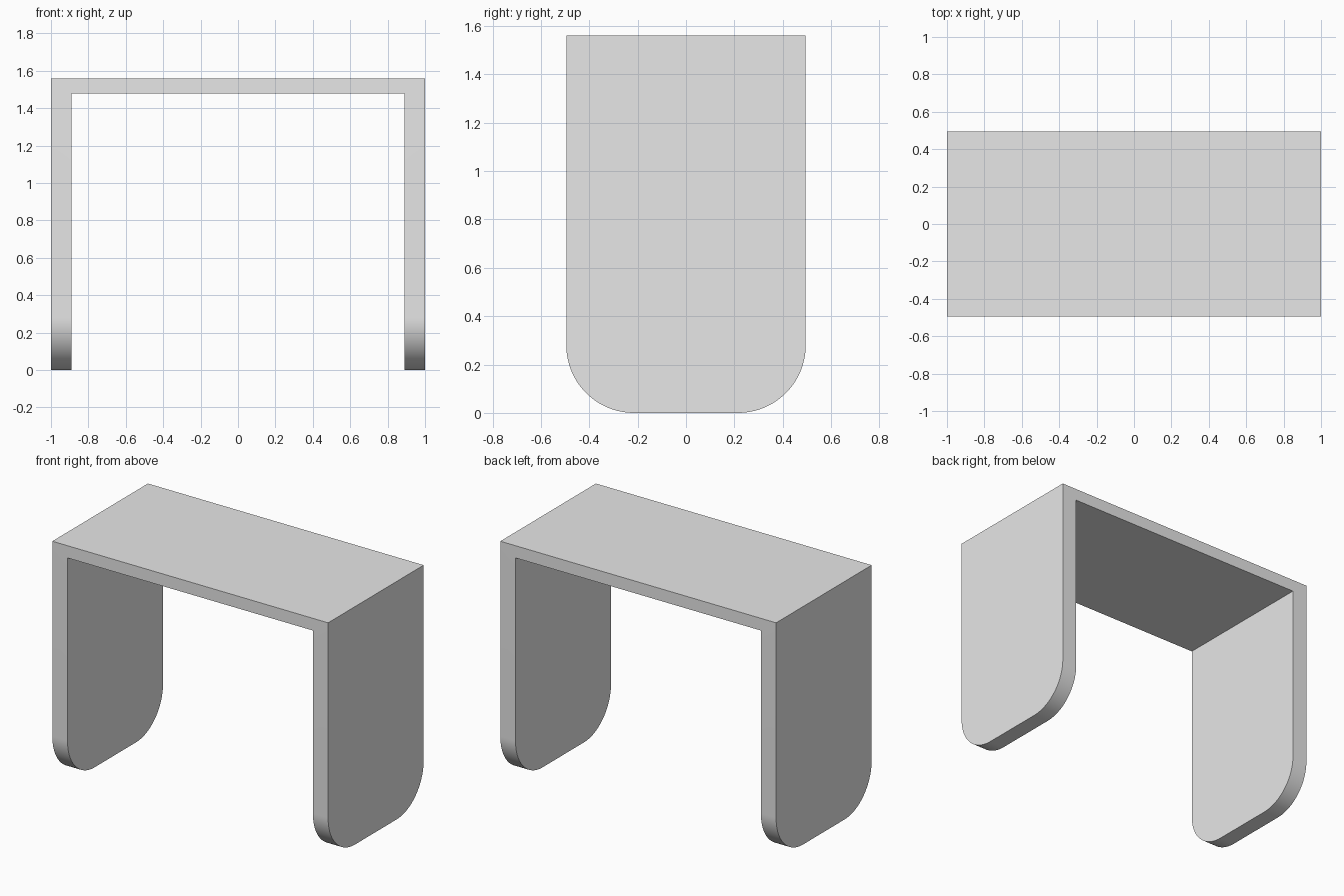
import bpy
import bmesh
from math import cos, sin, pi, radians

cube = bpy.data.objects.get("Cube")
if cube:
    bpy.data.objects.remove(cube, do_unlink=True)

HALF_W, HALF_D, HEIGHT = 1.0, 0.495, 1.56
LEG, TOP, RADIUS, STEPS = 0.11, 0.08, 0.28, 24
UNDER = HEIGHT - TOP

grey = bpy.data.materials.new("light grey")
grey.use_nodes = True
colour = (0.8, 0.8, 0.8, 1)
grey.diffuse_color = colour
grey.node_tree.nodes["Principled BSDF"].inputs["Base Color"].default_value = colour

bm = bmesh.new()


def extrude(points, offset):
    """Solid made by sweeping a closed outline along an offset."""
    face = bm.faces.new([bm.verts.new(p) for p in points])
    swept = bmesh.ops.extrude_face_region(bm, geom=[face])["geom"]
    moved = [g for g in swept if isinstance(g, bmesh.types.BMVert)]
    bmesh.ops.translate(bm, verts=moved, vec=offset)


# Side panel outline: square at the top, two rounded lower corners
arc = [i / STEPS * pi / 2 for i in range(STEPS + 1)]
centre = HALF_D - RADIUS
right_arc = [(centre + RADIUS * cos(a), RADIUS - RADIUS * sin(a)) for a in arc]
left_arc = [(-y, z) for y, z in reversed(right_arc)]
outline = ([(HALF_D, HEIGHT), (HALF_D, UNDER)] + right_arc + left_arc
           + [(-HALF_D, UNDER), (-HALF_D, HEIGHT)])

# Two side panels
for side in (-1, 1):
    extrude([(side * HALF_W, y, z) for y, z in outline], (-side * LEG, 0, 0))

# Top board between the panels
inner = HALF_W - LEG
extrude([(-inner, y, z) for y, z in ((-HALF_D, UNDER), (HALF_D, UNDER),
                                     (HALF_D, HEIGHT), (-HALF_D, HEIGHT))],
        (2 * inner, 0, 0))

# Cut the panels at the board's underside and weld everything into one shell
bmesh.ops.bisect_plane(bm, geom=bm.verts[:] + bm.edges[:] + bm.faces[:],
                       plane_co=(0, 0, UNDER), plane_no=(0, 0, 1))
bmesh.ops.remove_doubles(bm, verts=bm.verts[:], dist=0.0001)
joints = [f for f in bm.faces
          if abs(abs(f.calc_center_median().x) - inner) < 0.001
          and f.calc_center_median().z > UNDER]
bmesh.ops.delete(bm, geom=joints, context="FACES")
bmesh.ops.recalc_face_normals(bm, faces=bm.faces[:])
bmesh.ops.dissolve_limit(bm, angle_limit=radians(0.5),
                         verts=bm.verts[:], edges=bm.edges[:])

mesh = bpy.data.meshes.new("bench_frame")
bm.to_mesh(mesh)
bm.free()
mesh.materials.append(grey)
bench = bpy.data.objects.new("bench_frame", mesh)
bpy.context.collection.objects.link(bench)

# Smooth rounded corners, crisp edges
bpy.ops.object.select_all(action="DESELECT")
bench.select_set(True)
bpy.context.view_layer.objects.active = bench
bpy.ops.object.shade_smooth_by_angle(angle=radians(30))
